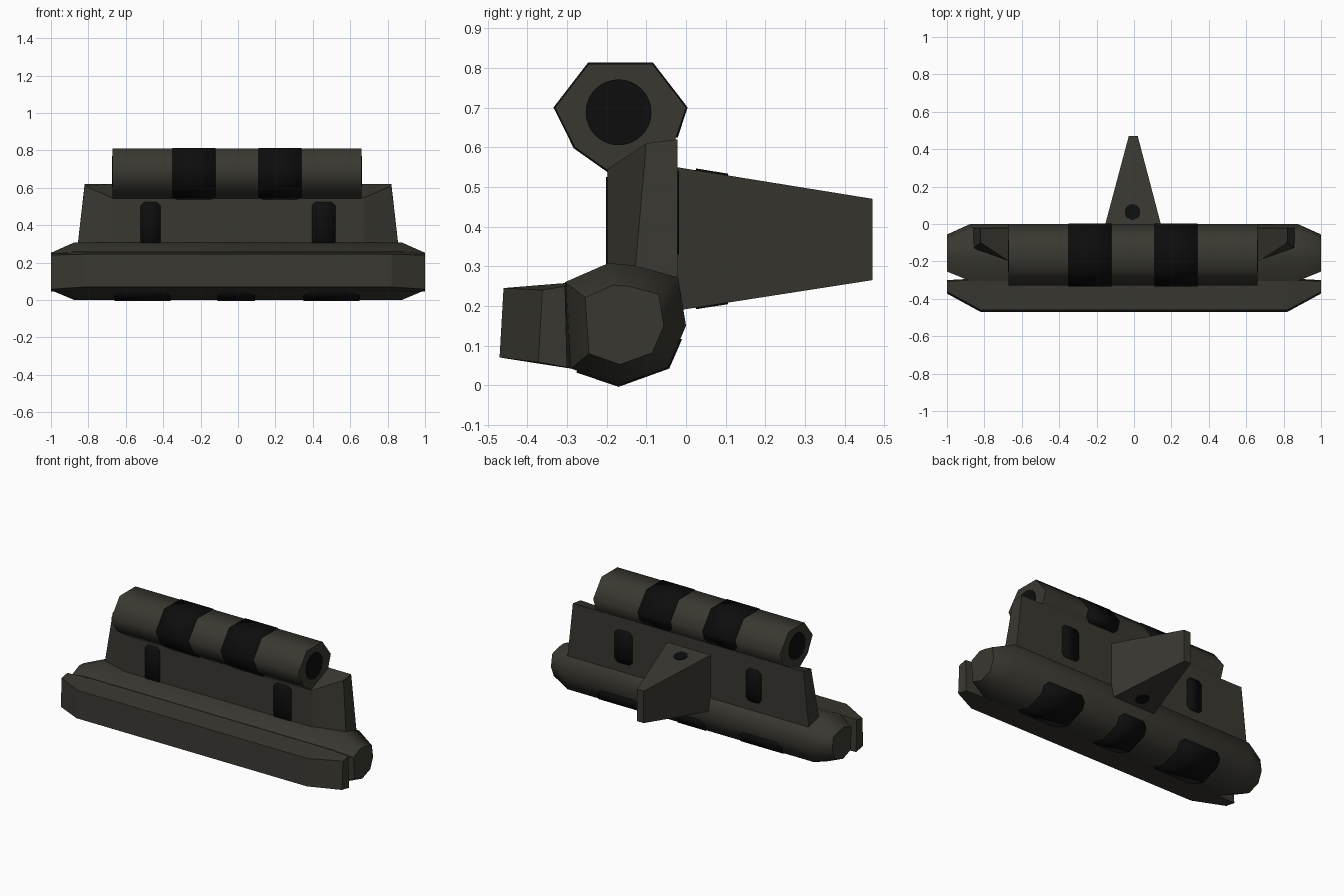
import bpy, bmesh, math
from mathutils import Vector

cube = bpy.data.objects.get("Cube")
if cube:
    bpy.data.objects.remove(cube, do_unlink=True)


def material(name, rgb):
    m = bpy.data.materials.new(name)
    m.use_nodes = True
    m.diffuse_color = (*rgb, 1)
    bsdf = m.node_tree.nodes["Principled BSDF"]
    bsdf.inputs["Base Color"].default_value = (*rgb, 1)
    bsdf.inputs["Roughness"].default_value = 0.8
    return m


OLIVE = material("dark_olive", (0.041, 0.039, 0.030))
BLACK = material("black", (0.004, 0.004, 0.004))


def finish(obj, mat, angle):
    obj.data.materials.append(mat)
    bpy.ops.object.select_all(action='DESELECT')
    obj.select_set(True)
    bpy.context.view_layer.objects.active = obj
    if angle:
        bpy.ops.object.shade_smooth_by_angle(angle=math.radians(angle))
    return obj


def loft(name, sections, mat=OLIVE, angle=0, closed=True):
    """Skin a list of matching point rows; closed rows become a capped solid."""
    bm = bmesh.new()
    rows = [[bm.verts.new(p) for p in s] for s in sections]
    n = len(rows[0])
    for a, b in zip(rows, rows[1:]):
        for i in range(n if closed else n - 1):
            j = (i + 1) % n
            bm.faces.new((a[i], a[j], b[j], b[i]))
    if closed:
        bm.faces.new(rows[0])
        bm.faces.new(rows[-1])
    bmesh.ops.recalc_face_normals(bm, faces=bm.faces)
    mesh = bpy.data.meshes.new(name)
    bm.to_mesh(mesh)
    bm.free()
    obj = bpy.data.objects.new(name, mesh)
    bpy.context.collection.objects.link(obj)
    return finish(obj, mat, angle)


def at_x(x, profile):
    return [(x, y, z) for y, z in profile]


def patch(name, x0, x1, path, corner=0.03):
    """Thin painted plate following a (y, z) path, with clipped corners."""
    pts = [Vector(p) for p in path]
    start = pts[0] + (pts[1] - pts[0]).normalized() * corner
    end = pts[-1] + (pts[-2] - pts[-1]).normalized() * corner
    rows = [pts[0], start, *pts[1:-1], end, pts[-1]]
    last = len(rows) - 1
    sections = []
    for i, (y, z) in enumerate(rows):
        inset = corner if i in (0, last) else 0
        sections.append([(x0 + inset, y, z), (x1 - inset, y, z)])
    obj = loft(name, sections, BLACK, 60, closed=False)
    mod = obj.modifiers.new("thickness", 'SOLIDIFY')
    mod.thickness = 0.008
    mod.offset = 0


def disc(name, location, radius, rotation):
    bpy.ops.mesh.primitive_cylinder_add(vertices=32, radius=radius, depth=0.008,
                                        location=location, rotation=rotation)
    obj = bpy.context.object
    obj.name = name
    finish(obj, BLACK, 40)


# Upper tube with its open ends
tube = [(-0.195, 0.54), (-0.28, 0.60), (-0.33, 0.70), (-0.245, 0.81),
        (-0.085, 0.81), (0, 0.70), (-0.04, 0.58)]
loft("upper_tube", [at_x(-0.67, tube), at_x(0.66, tube)], angle=65)
for side, x in (("right", -0.67), ("left", 0.66)):
    disc(side + "_tube_opening", (x, -0.17, 0.688), 0.083, (0, math.pi / 2, 0))

# Tube bands
band = tube[:-1] + [(-0.025, 0.625)]
for side, x0, x1 in (("right", -0.35, -0.12), ("left", 0.11, 0.34)):
    patch(side + "_tube_band", x0, x1, band, 0.025)

# Upright plate with swept wings
centre = [(-0.198, 0.27), (-0.198, 0.545), (-0.022, 0.62), (-0.022, 0.25)]


def wing(s):
    return [(s * 0.86, -0.13, 0.27), (s * 0.82, -0.10, 0.61),
            (s * 0.82, -0.022, 0.62), (s * 0.86, -0.022, 0.25)]


loft("upright_plate", [wing(-1), at_x(-0.67, centre), at_x(0.67, centre), wing(1)])

# Slots on both sides of the plate
for side, x0, x1 in (("right", -0.52, -0.415), ("left", 0.395, 0.52)):
    patch(side + "_front_slot", x0, x1, [(-0.198, 0.29), (-0.198, 0.525)], 0.02)
    patch(side + "_back_slot", x0, x1, [(-0.022, 0.33), (-0.022, 0.54)], 0.02)

# Rounded lower body with tapered ends
body = [(-0.195, 0.308), (-0.13, 0.302), (-0.02, 0.272), (0, 0.15),
        (-0.045, 0.045), (-0.17, 0), (-0.29, 0.042), (-0.305, 0.26)]
tip = [(-0.16 + (y + 0.16) * 0.65, 0.15 + (z - 0.15) * 0.65) for y, z in body]
loft("lower_body", [at_x(-1, tip), at_x(-0.875, body), at_x(0.875, body), at_x(1, tip)],
     angle=60)

# Underside patches
under = [(-0.014, 0.117), (-0.045, 0.045), (-0.17, 0), (-0.275, 0.036)]
for place, x0, x1 in (("right", -0.66, -0.36), ("middle", -0.11, 0.09), ("left", 0.35, 0.65)):
    patch(place + "_underside_patch", x0, x1, under, 0.03)

# Front bar with angled ends
bar = [(-0.46, 0.245), (-0.47, 0.07), (-0.29, 0.042), (-0.30, 0.258)]
bar_end = [(-0.362, 0.24), (-0.372, 0.058), (-0.30, 0.045), (-0.305, 0.25)]
loft("front_bar", [at_x(-1, bar_end), at_x(-0.82, bar), at_x(0.82, bar), at_x(1, bar_end)])


# Tapered rear fin
def fin_section(y, x0, x1, z0, z1):
    return [(x0, y, z0), (x1, y, z0), (x1, y, z1), (x0, y, z1)]


loft("rear_fin", [fin_section(-0.025, -0.16, 0.15, 0.188, 0.55),
                  fin_section(0.47, -0.028, 0.02, 0.265, 0.47)])
disc("fin_top_hole", (-0.008, 0.065, 0.536), 0.041, (-0.161, 0, 0))
disc("fin_bottom_hole", (-0.008, 0.065, 0.202), 0.041, (0.154, 0, 0))
